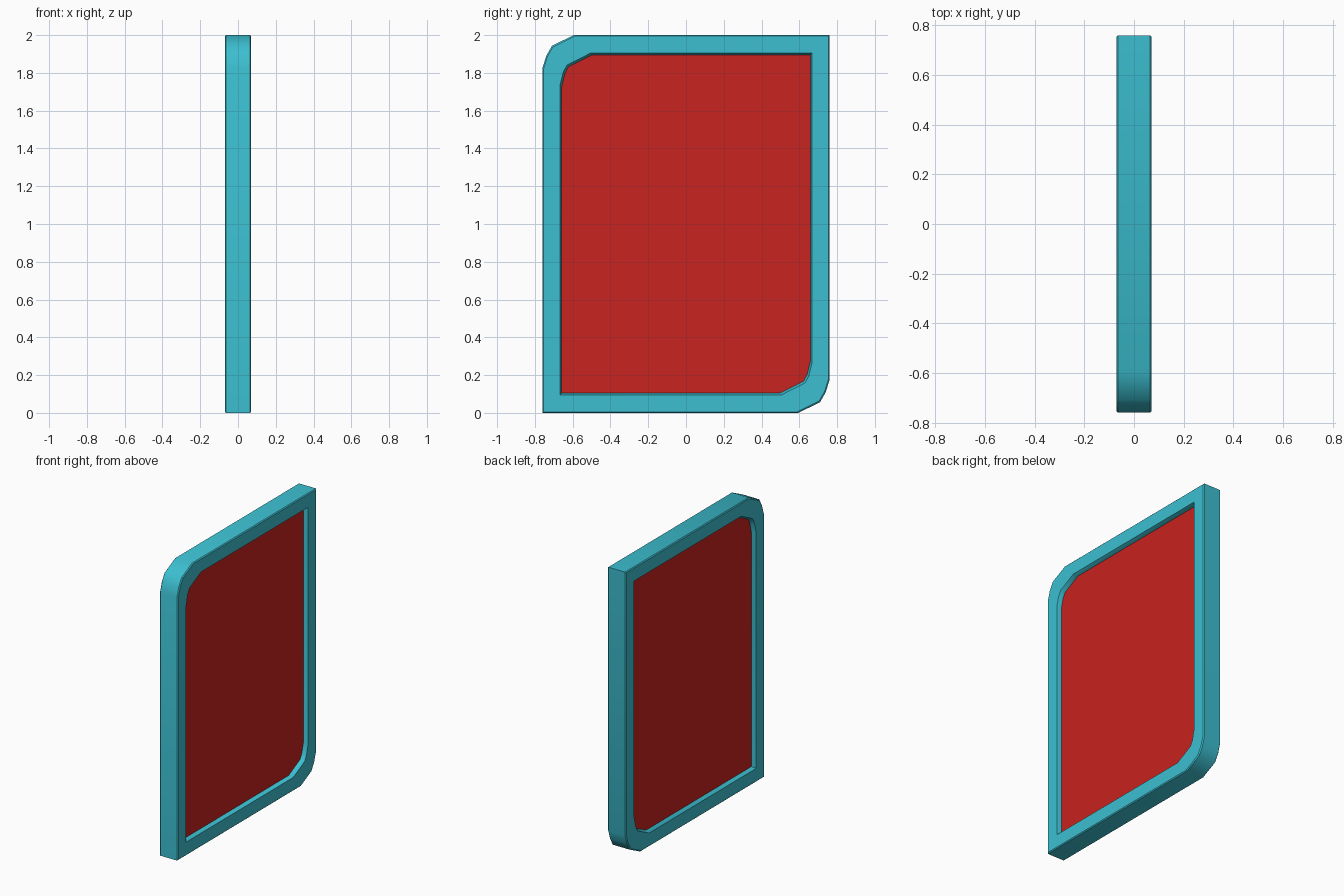
import bpy, bmesh
from mathutils import Vector

if "Cube" in bpy.data.objects:
    bpy.data.objects.remove(bpy.data.objects["Cube"])

# Half outlines (y, z measured from the centre): rounded corner, then sharp corner
OUTER_HALF = [(-0.76, 0.825), (-0.74, 0.89), (-0.71, 0.943), (-0.595, 1.0), (0.76, 1.0)]
INNER_HALF = [(-0.667, 0.735), (-0.65, 0.805), (-0.63, 0.842), (-0.505, 0.905), (0.667, 0.905)]


def full(half):
    # The shape repeats when turned half way round
    pts = [Vector(p) for p in half]
    return pts + [-p for p in pts]


OUTER, INNER = full(OUTER_HALF), full(INNER_HALF)


def ring(bm, t, x):
    # t = 0 on the outer outline, 1 on the opening
    verts = []
    for a, b in zip(OUTER, INNER):
        p = a.lerp(b, t)
        verts.append(bm.verts.new((x, p.x, p.y + 1)))
    return verts


def bridge(bm, a, b):
    n = len(a)
    for i in range(n):
        j = (i + 1) % n
        bm.faces.new((a[i], a[j], b[j], b[i]))


def finish(bm, name, colour):
    bmesh.ops.recalc_face_normals(bm, faces=bm.faces)
    me = bpy.data.meshes.new(name)
    bm.to_mesh(me)
    bm.free()
    ob = bpy.data.objects.new(name, me)
    bpy.context.collection.objects.link(ob)
    mat = bpy.data.materials.new(name + "_colour")
    mat.diffuse_color = colour
    mat.use_nodes = True
    mat.node_tree.nodes["Principled BSDF"].inputs["Base Color"].default_value = mat.diffuse_color
    me.materials.append(mat)
    bpy.ops.object.select_all(action='DESELECT')
    ob.select_set(True)
    bpy.context.view_layer.objects.active = ob
    bpy.ops.object.shade_smooth_by_angle(angle=0.6)


# Frame: cross-section swept round the outline, softened outside and sloped inside
bm = bmesh.new()
half = [(0.0, 0.064), (0.06, 0.07), (1.0, 0.07), (1.1, 0.04)]
section = half + [(t, -x) for t, x in reversed(half)]
rings = [ring(bm, t, x) for t, x in section]
for i in range(len(rings)):
    bridge(bm, rings[i], rings[(i + 1) % len(rings)])
finish(bm, "frame", (0.045, 0.52, 0.63, 1))

# Panel: thin slab recessed in the frame on both sides
bm = bmesh.new()
front, back = ring(bm, 1.09, 0.041), ring(bm, 1.09, -0.041)
bridge(bm, front, back)
bm.faces.new(front)
bm.faces.new(back)
finish(bm, "panel", (0.58, 0.017, 0.014, 1))
